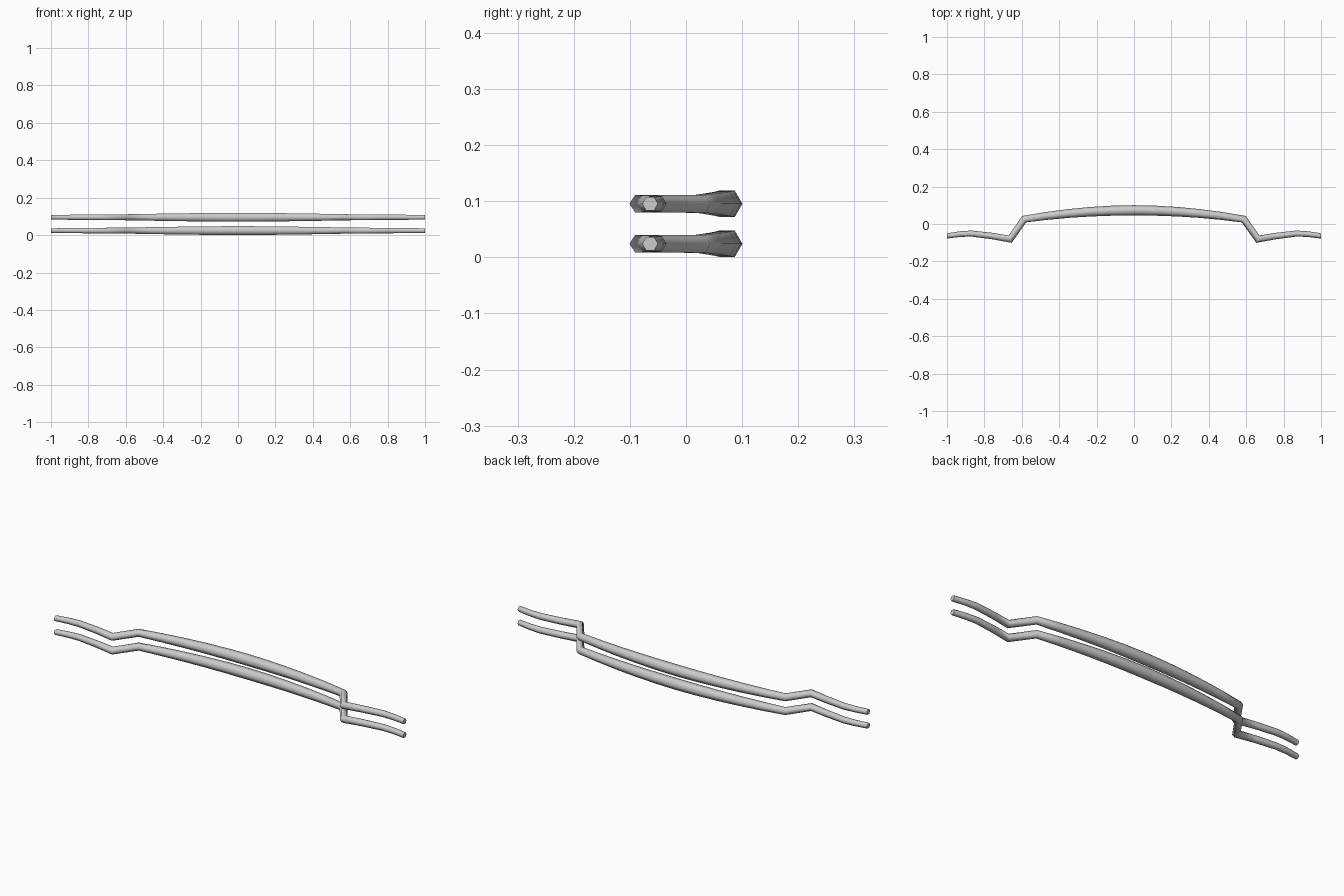
import bpy, bmesh, math
from mathutils import Vector

if "Cube" in bpy.data.objects:
    bpy.data.objects.remove(bpy.data.objects["Cube"])

SIDES = 6

# Half of the centre line, from the middle outwards: x, y, radius
half = []
for i in range(6):
    t = i / 5
    half.append((0.587 * t, 0.073 - 0.047 * t * t, 0.0275 - 0.009 * t ** 1.5))
half += [(0.662, -0.081, 0.018), (0.76, -0.064, 0.017), (0.87, -0.051, 0.016),
         (0.93, -0.054, 0.015), (1.0, -0.064, 0.014)]
path = [(-x, y, r) for x, y, r in reversed(half[1:])] + half


def bar(name, z):
    """Sweep a tapering hexagon along the mirrored path with mitred bends."""
    bm = bmesh.new()
    pts = [Vector((x, y)) for x, y, r in path]
    rings = []
    for i, (x, y, r) in enumerate(path):
        a = (pts[i] - pts[i - 1]).normalized() if i else Vector((1, 0))
        b = (pts[i + 1] - pts[i]).normalized() if i < len(pts) - 1 else Vector((1, 0))
        if i == 0:
            a = b
        if i == len(pts) - 1:
            b = a
        t = (a + b).normalized()
        n = Vector((-t.y, t.x)) / max(t.dot(a), 0.5)
        if i in (0, len(pts) - 1):
            n = Vector((0, 1))
        ring = []
        for k in range(SIDES):
            ang = 2 * math.pi * k / SIDES
            c, s = r * math.cos(ang), r * math.sin(ang)
            ring.append(bm.verts.new((x + n.x * c, y + n.y * c, z + s)))
        rings.append(ring)
    for p, q in zip(rings, rings[1:]):
        for k in range(SIDES):
            j = (k + 1) % SIDES
            bm.faces.new((p[k], p[j], q[j], q[k]))
    bm.faces.new(rings[0])
    bm.faces.new(rings[-1])
    bmesh.ops.recalc_face_normals(bm, faces=bm.faces)
    mesh = bpy.data.meshes.new(name)
    bm.to_mesh(mesh)
    bm.free()
    ob = bpy.data.objects.new(name, mesh)
    bpy.context.collection.objects.link(ob)
    bpy.ops.object.select_all(action='DESELECT')
    ob.select_set(True)
    bpy.context.view_layer.objects.active = ob
    bpy.ops.object.shade_smooth_by_angle(angle=math.radians(70))


# Two identical stacked bars
bar("lower_bar", 0.0242)
bar("upper_bar", 0.0955)
